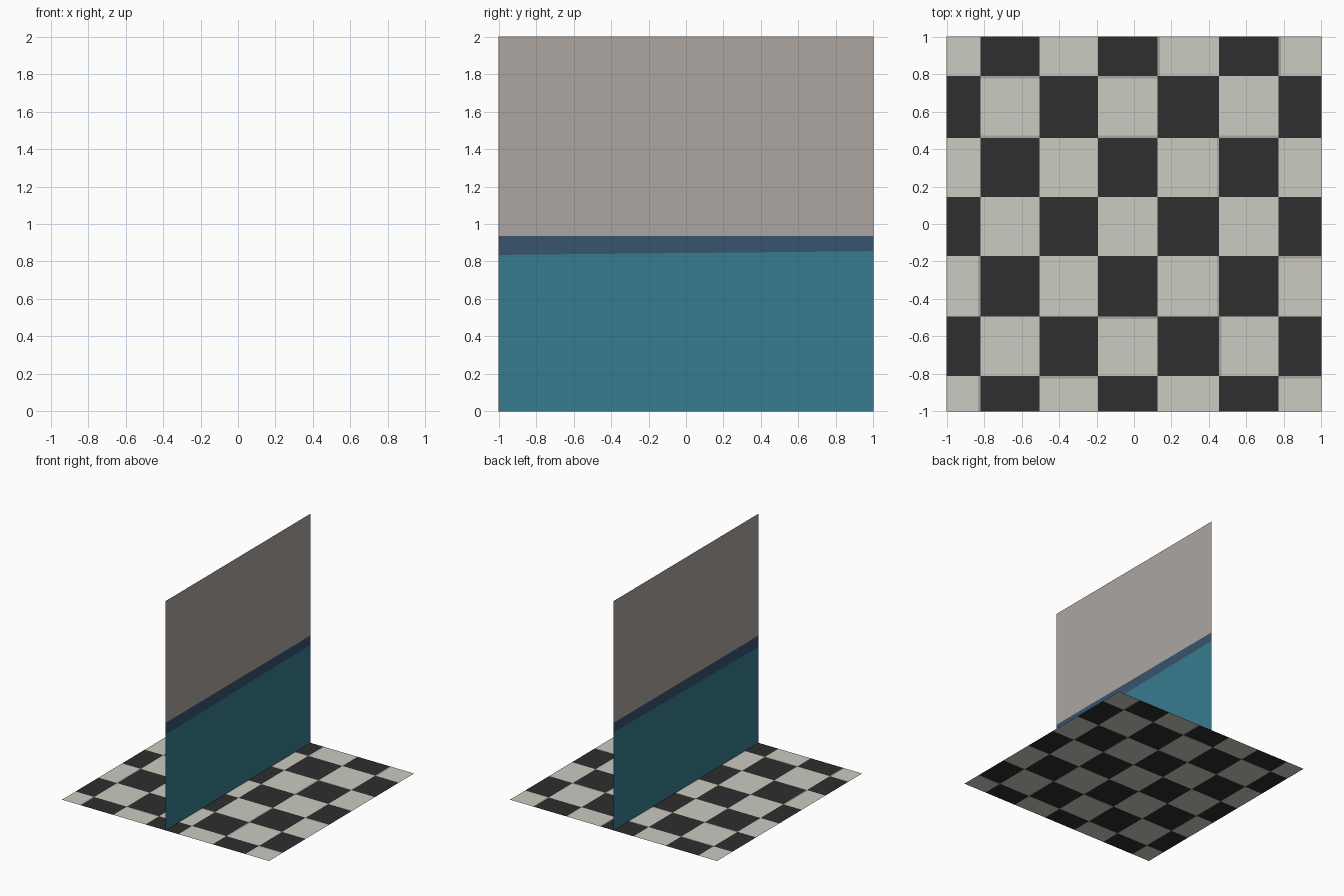
import bpy, bmesh

if "Cube" in bpy.data.objects:
    bpy.data.objects.remove(bpy.data.objects["Cube"])


def material(name, rgb):
    lin = [((c / 255 + 0.055) / 1.055) ** 2.4 for c in rgb]
    m = bpy.data.materials.new(name)
    m.diffuse_color = (*lin, 1)
    m.use_nodes = True
    m.node_tree.nodes["Principled BSDF"].inputs["Base Color"].default_value = m.diffuse_color
    return m


dark = material("charcoal tile", (46, 46, 46))
light = material("pale tile", (203, 203, 193))
plaster = material("warm grey plaster", (174, 166, 162))
navy = material("navy stripe", (55, 83, 109))
teal = material("teal paint", (55, 124, 144))


def build(name, mats, faces):
    """faces: list of (corner points, material index)"""
    bm = bmesh.new()
    for pts, mi in faces:
        f = bm.faces.new([bm.verts.new(p) for p in pts])
        f.material_index = mi
    bmesh.ops.remove_doubles(bm, verts=bm.verts, dist=1e-5)
    me = bpy.data.meshes.new(name)
    bm.to_mesh(me)
    bm.free()
    for m in mats:
        me.materials.append(m)
    ob = bpy.data.objects.new(name, me)
    bpy.context.collection.objects.link(ob)
    return ob


def rect(x0, x1, y0, y1):
    return [(x0, y0, 0), (x1, y0, 0), (x1, y1, 0), (x0, y1, 0)]


# Chequered floor; some pale tiles show a thin strip of grout on named sides
xs = [-1, -0.82, -0.505, -0.193, 0.125, 0.455, 0.772, 1]
ys = [-1, -0.812, -0.495, -0.17, 0.143, 0.46, 0.79, 1]
grout = {(1, 5): "TB", (3, 5): "TB", (5, 5): "B", (6, 2): "T", (3, 1): "T",
         (5, 1): "L", (4, 2): "R", (4, 4): "R", (0, 2): "R", (0, 0): "R",
         (2, 0): "T", (6, 0): "T", (6, 6): "L", (4, 6): "L"}
G = 0.013
faces = []
for i in range(7):
    for j in range(7):
        x0, x1, y0, y1 = xs[i], xs[i + 1], ys[j], ys[j + 1]
        if (i + j) % 2:
            faces.append((rect(x0, x1, y0, y1), 0))
            continue
        for s in grout.get((i, j), ""):
            if s == "T":
                faces.append((rect(x0, x1, y1 - G, y1), 2))
                y1 -= G
            elif s == "B":
                faces.append((rect(x0, x1, y0, y0 + G), 2))
                y0 += G
            elif s == "L":
                faces.append((rect(x0, x0 + G, y0, y1), 2))
                x0 += G
            else:
                faces.append((rect(x1 - G, x1, y0, y1), 2))
                x1 -= G
        faces.append((rect(x0, x1, y0, y1), 1))
build("floor", [dark, light, plaster], faces)

# Upright wall sheet in three painted bands: (z at y=-1, z at y=1)
levels = [(0, 0), (0.835, 0.855), (0.937, 0.937), (2, 2)]
bands = []
for k in range(3):
    (a0, a1), (b0, b1) = levels[k], levels[k + 1]
    bands.append(([(0, -1, a0), (0, 1, a1), (0, 1, b1), (0, -1, b0)], k))
build("wall", [teal, navy, plaster], bands)
